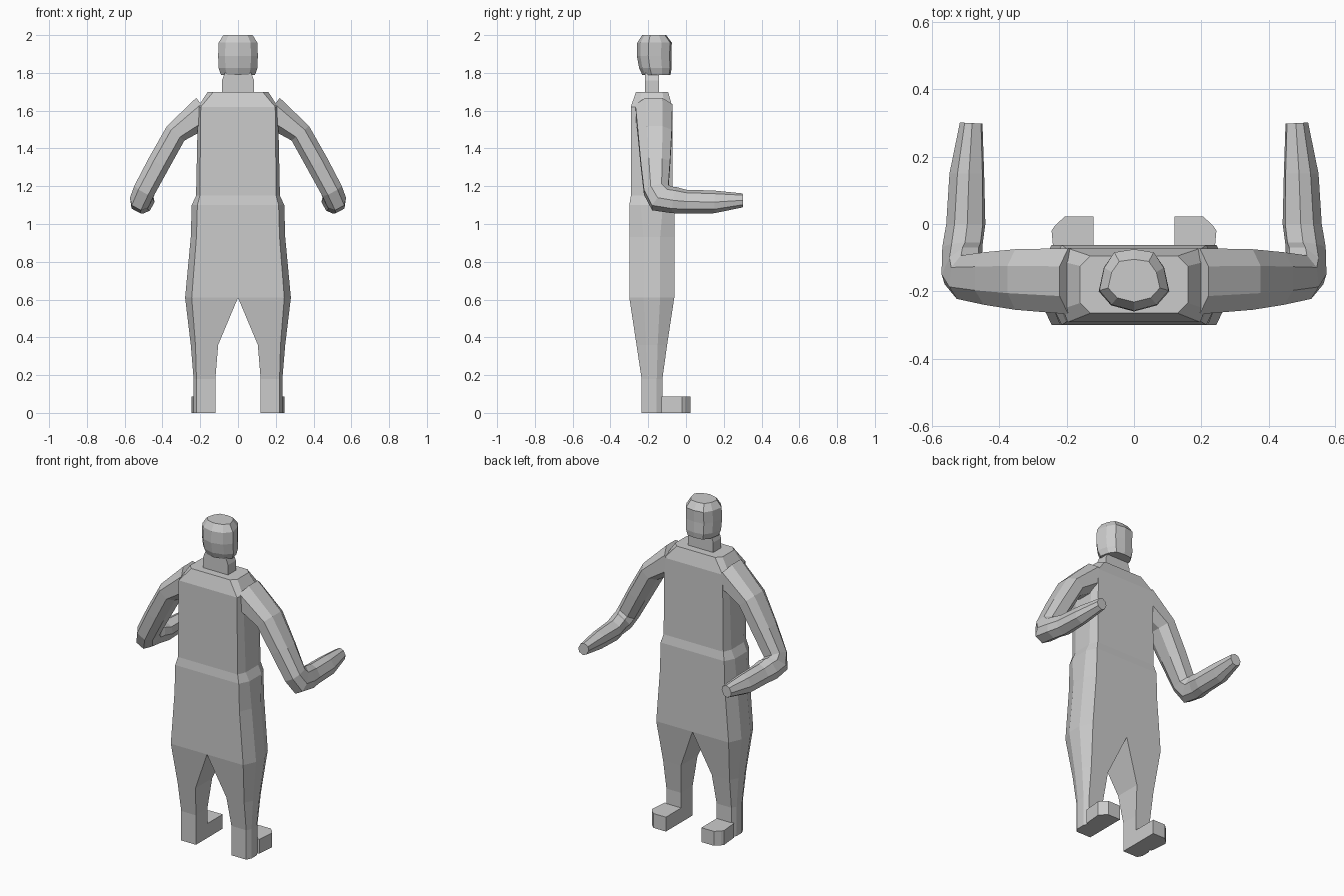
import bpy, bmesh, math
from mathutils import Vector

cube = bpy.data.objects.get("Cube")
if cube:
    bpy.data.objects.remove(cube, do_unlink=True)

grey = bpy.data.materials.new("plain_grey")
grey.use_nodes = True
colour = (0.6, 0.6, 0.6, 1)
grey.diffuse_color = colour
grey.node_tree.nodes["Principled BSDF"].inputs["Base Color"].default_value = colour


def loft(name, rings, mirror=False):
    """Skin a list of equal-length rings, cap both ends, leave the x = 0 seam open."""
    bm = bmesh.new()
    loops = [[bm.verts.new(p) for p in ring] for ring in rings]
    n = len(loops[0])

    def face(verts):
        if any(abs(v.co.x) > 1e-4 for v in verts) or not mirror:
            bm.faces.new(verts)

    for a, b in zip(loops, loops[1:]):
        for i in range(n):
            j = (i + 1) % n
            face([a[i], a[j], b[j], b[i]])
    face(loops[0][::-1])
    face(loops[-1])
    bmesh.ops.recalc_face_normals(bm, faces=bm.faces)
    if mirror and sum(f.normal.x * f.calc_area() * f.calc_center_median().x for f in bm.faces) < 0:
        bmesh.ops.reverse_faces(bm, faces=bm.faces)
    mesh = bpy.data.meshes.new(name)
    bm.to_mesh(mesh)
    bm.free()
    mesh.materials.append(grey)
    ob = bpy.data.objects.new(name, mesh)
    bpy.context.collection.objects.link(ob)
    if mirror:
        mod = ob.modifiers.new("mirror", 'MIRROR')
        mod.use_mirror_merge = True
    return ob


# Torso and legs: z, inner x, outer x, corner cut in x, back y, front y, corner cut in y
def half_section(z, inner, outer, cx, y0, y1, cy):
    return [(inner, y0, z), (outer - cx, y0, z), (outer, y0 + cy, z),
            (outer, y1 - cy, z), (outer - cx, y1, z), (inner, y1, z)]


body = [(0, .12, .235, .015, -.235, -.125, .03),
        (.18, .12, .235, .015, -.235, -.125, .03),
        (.36, .105, .25, .025, -.262, -.1, .05),
        (.61, 0, .28, .035, -.3, -.062, .075),
        (.93, 0, .25, .03, -.3, -.062, .075),
        (1.1, 0, .245, .03, -.3, -.062, .06),
        (1.15, 0, .222, .02, -.292, -.072, .05),
        (1.62, 0, .212, .015, -.292, -.072, .04),
        (1.7, 0, .16, .03, -.265, -.095, .03)]
loft("body", [half_section(*s) for s in body], mirror=True)

# Shoes with a cut outer toe corner
shoe = [(.12, -.13), (.235, -.13), (.245, -.02), (.235, -.005), (.205, .023), (.12, .023)]
loft("shoes", [[(x, y, z) for x, y in shoe] for z in (0, .088)], mirror=True)


# Arms: centre, tangent, side direction, half width, half depth
def arm_ring(centre, tangent, side, a, b):
    c, t, s = Vector(centre), Vector(tangent).normalized(), Vector(side)
    s = (s - t * s.dot(t)).normalized()
    m = s.cross(t)
    shape = [(1, .45), (.5, 1), (-.5, 1), (-1, .45), (-1, -.45), (-.5, -1), (.5, -1), (1, -.45)]
    return [c + s * (u * a) + m * (v * b) for u, v in shape]


side = (.88, 0, .47)
down = (.47, 0, -.88)
arm = [((.17, -.17, 1.6), (.8, 0, -.6), (.6, 0, .8), .085, .098),
       ((.33, -.165, 1.48), (.64, 0, -.77), (.77, 0, .64), .06, .09),
       ((.42, -.162, 1.32), down, side, .06, .078),
       ((.495, -.158, 1.18), (.44, .2, -.83), side, .058, .066),
       ((.512, -.125, 1.135), (.33, .7, -.6), side, .055, .078),
       ((.51, -.065, 1.127), (.05, 1, -.15), side, .052, .066),
       ((.5, 0, 1.118), (0, 1, 0), side, .052, .058),
       ((.497, .15, 1.117), (0, 1, 0), side, .045, .056),
       ((.484, .3, 1.125), (-.05, 1, 0), side, .03, .034)]
loft("arms", [arm_ring(*r) for r in arm], mirror=True)

# Neck
neck = [(1.69, .085), (1.76, .085), (1.8, .07)]
loft("neck", [[(x * w, y, z) for x, y in ((-1, -.218), (1, -.218), (1, -.142), (-1, -.142))]
              for z, w in neck])

# Head: height, width scale, back y, front y
outline = [(0, 0), (.65, .1), (1, .33), (.86, .7), (.57, .95), (0, 1)]
outline += [(-x, t) for x, t in outline[-2:0:-1]]
head = [(1.79, .09, -.232, -.082), (1.825, .103, -.248, -.076),
        (1.89, .105, -.26, -.078), (1.96, .103, -.258, -.075),
        (2, .077, -.232, -.105)]
loft("head", [[(x * w, y0 + t * (y1 - y0), z) for x, t in outline] for z, w, y0, y1 in head])
